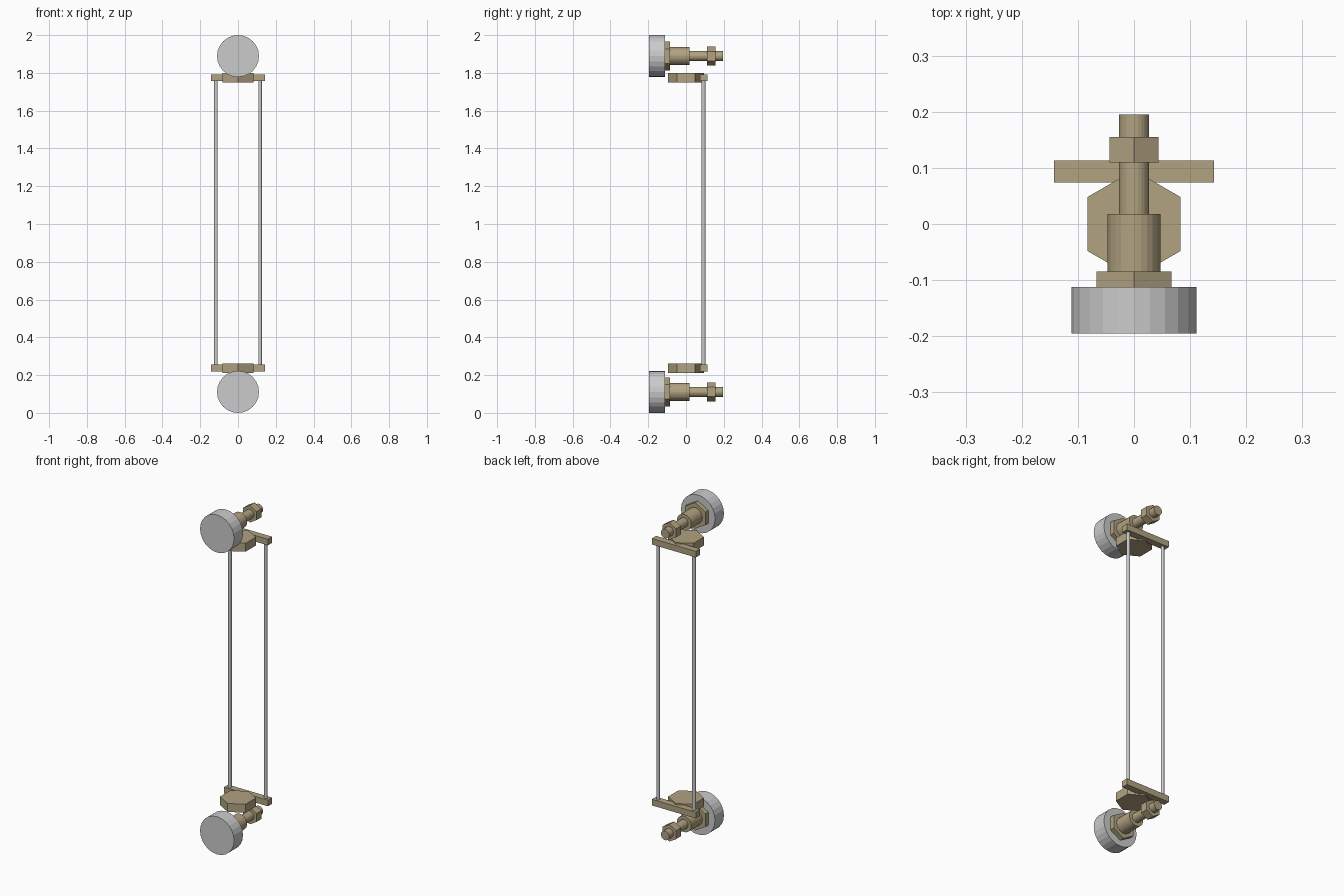
import bpy
import bmesh
import math
from mathutils import Matrix

if "Cube" in bpy.data.objects:
    bpy.data.objects.remove(bpy.data.objects["Cube"])


def material(name, rgb):
    m = bpy.data.materials.new(name)
    m.diffuse_color = (*rgb, 1.0)
    m.use_nodes = True
    m.node_tree.nodes["Principled BSDF"].inputs["Base Color"].default_value = m.diffuse_color
    return m


STEEL = material("brushed steel", (0.60, 0.60, 0.60))
BRASS = material("dull brass", (0.44, 0.365, 0.22))


def finish(name, bm, mat):
    mesh = bpy.data.meshes.new(name)
    bmesh.ops.recalc_face_normals(bm, faces=bm.faces)
    bm.to_mesh(mesh)
    bm.free()
    mesh.materials.append(mat)
    obj = bpy.data.objects.new(name, mesh)
    bpy.context.collection.objects.link(obj)
    return obj


def prism(name, axis, x, other, start, end, radius, sides, mat):
    """Capped prism along y or z, with a corner on the z or y axis of its section."""
    bm = bmesh.new()
    bmesh.ops.create_cone(bm, cap_ends=True, segments=sides, radius1=radius,
                          radius2=radius, depth=end - start)
    mid = (start + end) / 2
    # Put a corner on +y whatever corner the primitive starts with
    v = max(bm.verts, key=lambda p: p.co.y).co
    turn = math.pi / 2 - math.atan2(v.y, v.x)
    m = Matrix.Rotation(turn, 4, 'Z')
    if axis == 'Y':
        m = Matrix.Translation((x, mid, other)) @ Matrix.Rotation(math.pi / 2, 4, 'X') @ m
    else:
        m = Matrix.Translation((x, other, mid)) @ m
    bmesh.ops.transform(bm, matrix=m, verts=bm.verts)
    return finish(name, bm, mat)


def box(name, centre, size, mat):
    bm = bmesh.new()
    bmesh.ops.create_cube(bm, size=1.0)
    bmesh.ops.scale(bm, vec=size, verts=bm.verts)
    bmesh.ops.translate(bm, vec=centre, verts=bm.verts)
    return finish(name, bm, mat)


# Stacked parts along each knob axle: name, y start, y end, radius, sides, material
AXLE = [
    ("knob", -0.195, -0.112, 0.111, 24, STEEL),
    ("hex_flange", -0.112, -0.085, 0.077, 6, BRASS),
    ("sleeve", -0.085, 0.018, 0.047, 24, BRASS),
    ("shaft", 0.018, 0.195, 0.027, 24, BRASS),
    ("hex_nut", 0.110, 0.155, 0.050, 6, BRASS),
]

# Upper and lower fittings
for level, knob_z, plate_z in (("upper", 1.889, 1.774), ("lower", 0.111, 0.237)):
    for part, y0, y1, r, sides, mat in AXLE:
        prism(f"{level}_{part}", 'Y', 0, knob_z, y0, y1, r, sides, mat)
    prism(f"{level}_hex_plate", 'Z', 0, 0, plate_z - 0.025, plate_z + 0.025,
          0.096, 6, BRASS)
    box(f"{level}_cross_bar", (0, 0.0935, plate_z), (0.286, 0.039, 0.036), BRASS)

# Long rods joining the two cross bars
for side, x in (("left", -0.117), ("right", 0.117)):
    prism(f"{side}_rod", 'Z', x, 0.0925, 0.237, 1.774, 0.0095, 12, STEEL)
